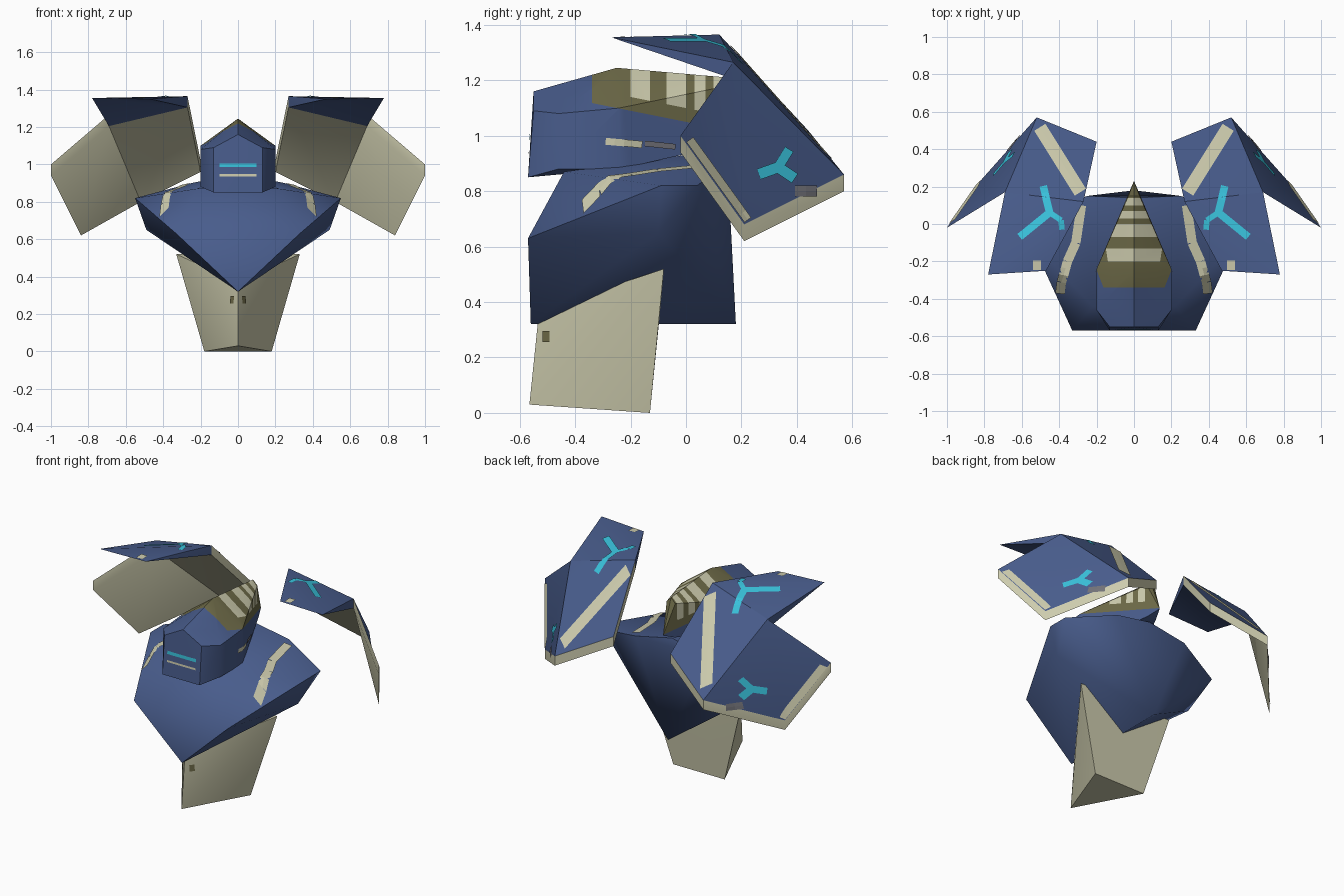
import bpy, bmesh, math
from mathutils import Vector
from mathutils.bvhtree import BVHTree

if "Cube" in bpy.data.objects:
    bpy.data.objects.remove(bpy.data.objects["Cube"], do_unlink=True)


def material(name, rgb):
    m = bpy.data.materials.new(name)
    m.use_nodes = True
    m.diffuse_color = (*rgb, 1)
    m.node_tree.nodes["Principled BSDF"].inputs["Base Color"].default_value = (*rgb, 1)
    return m


PALETTE = [material("armour blue", (.065, .107, .26)),
           material("bone beige", (.61, .60, .42)),
           material("olive", (.155, .145, .065)),
           material("glow cyan", (.04, .53, .70)),
           material("worn grey", (.17, .17, .19))]
BLUE, BEIGE, OLIVE, CYAN, GREY = range(5)


def finish(name, bm, angle=None):
    """Turn a bmesh into an object and return a surface lookup for decals."""
    tree = BVHTree.FromBMesh(bm)
    mesh = bpy.data.meshes.new(name)
    bm.to_mesh(mesh)
    bm.free()
    for m in PALETTE:
        mesh.materials.append(m)
    ob = bpy.data.objects.new(name, mesh)
    bpy.context.collection.objects.link(ob)
    if angle:
        bpy.ops.object.select_all(action='DESELECT')
        ob.select_set(True)
        bpy.context.view_layer.objects.active = ob
        bpy.ops.object.shade_smooth_by_angle(angle=math.radians(angle))
    return tree


def hull(points):
    """Convex solid from points on the +x half, mirrored across x = 0."""
    bm = bmesh.new()
    for x, y, z in points:
        for sx in ({x, -x} if x else {0}):
            bm.verts.new((sx, y, z))
    res = bmesh.ops.convex_hull(bm, input=bm.verts[:])
    loose = [v for v in bm.verts if not v.link_faces]
    bmesh.ops.delete(bm, geom=loose, context='VERTS')
    bmesh.ops.recalc_face_normals(bm, faces=bm.faces[:])
    return bm


CAST = {"top": lambda a, b: (Vector((a, b, 3)), Vector((0, 0, -1))),
        "side": lambda a, b: (Vector((3, a, b)), Vector((-1, 0, 0))),
        "front": lambda a, b: (Vector((a, -3, b)), Vector((0, 1, 0)))}


def ribbon(name, tree, color, plane, path, width, sign=1):
    """Painted stripe projected onto a surface along one axis."""
    bm = bmesh.new()
    pts = [Vector(p) for p in path]
    for p, q in zip(pts, pts[1:]):
        d = (q - p).normalized()
        n = Vector((-d.y, d.x)) * width / 2
        steps = max(2, int((q - p).length / .03))
        last = None
        for i in range(steps + 1):
            c = p.lerp(q, i / steps)
            row = []
            for e in (c + n, c, c - n):
                o, r = CAST[plane](*e)
                o.x *= sign
                r.x *= sign
                hit, nor, _, _ = tree.ray_cast(o, r)
                if hit:
                    if nor.dot(r) > 0:
                        nor = -nor
                    row.append(bm.verts.new(hit + nor * .005))
            if len(row) < 3:
                last = None
                continue
            if last:
                for k in range(2):
                    f = bm.faces.new((last[k], last[k + 1], row[k + 1], row[k]))
                    f.material_index = color
                    f.normal_update()
                    if f.normal.dot(r) > 0:
                        f.normal_flip()
            last = row
    finish(name, bm)


# Torso: wide keeled shell
torso = finish("torso", hull([
    (0, -.56, .32), (0, .18, .32), (.33, -.57, .63), (.49, -.1, .65),
    (.55, -.09, .82), (.55, .04, .82), (.22, -.44, .87), (.25, .15, .9),
    (0, .14, .95)]), 50)

# Waist guard: wedge pointing forward
bm = hull([(0, -.565, .03), (.18, -.13, 0), (.33, -.08, .52),
           (0, -.53, .37), (0, -.09, .4)])
for f in bm.faces:
    f.material_index = BEIGE
waist = finish("waist_guard", bm, 40)

# Head: ridged helmet tapering to the back
bm = hull([
    (.13, -.57, .85), (.13, -.55, 1.09), (0, -.55, 1.16), (0, -.25, 1.245),
    (.2, -.46, .88), (.2, -.46, 1.08), (.2, -.24, .88), (.2, -.24, 1.1),
    (.03, .15, 1.18), (0, .15, 1.21), (0, .23, 1.0), (.03, .16, .97)])
BANDS = [(-.2, -.13), (-.07, 0), (.03, .07), (.1, .14)]
tilt = Vector((0, .2, 1))
LOW, STRIPE = 1.05, 1.10
cuts = [((0, y, 0), (0, 1, 0)) for y in [-.34] + [v for b in BANDS for v in b]]
cuts += [((0, 0, h), tilt) for h in (LOW, STRIPE)]
for co, no in cuts:
    bmesh.ops.bisect_plane(bm, geom=bm.verts[:] + bm.edges[:] + bm.faces[:],
                           plane_co=co, plane_no=no, dist=1e-5)
for f in bm.faces:
    c = f.calc_center_median()
    h = c.dot(tilt)
    if c.y > -.34 and h > LOW:
        banded = h > STRIPE and any(a < c.y < b for a, b in BANDS)
        f.material_index = BEIGE if banded else OLIVE
head = finish("head", bm, 35)

ribbon("eye_slit", head, CYAN, "front", [(-.1, .995), (.1, .995)], .02)
ribbon("mouth_line", head, BEIGE, "front", [(-.1, .942), (.1, .942)], .012)


def shoulder(name, s):
    """Folded shoulder plate: top flap, back shield, thin rim."""
    outer = {"fold_in": (.27, .12, 1.365), "fold_out": (.69, .17, 1.265),
             "side": (1.0, -.02, 1.0), "low": (.84, .21, .68),
             "back": (.52, .57, .86), "inner": (.2, .44, 1.02)}
    bm = bmesh.new()

    def vert(p, drop=0):
        return bm.verts.new((s * p[0], p[1], p[2] - drop))

    o = {k: vert(p) for k, p in outer.items()}
    i = {k: vert(p, .06) for k, p in outer.items()}
    tip, front = vert((.78, -.27, 1.355)), vert((.47, -.25, 1.35))

    def face(color, *vs):
        bm.faces.new(vs).material_index = color

    for layer, color in ((o, BLUE), (i, BEIGE)):
        face(BLUE, layer["fold_in"], front, tip)
        face(BLUE, layer["fold_in"], tip, layer["fold_out"])
        for tri in (("fold_in", "back", "inner"), ("fold_in", "fold_out", "back"),
                    ("fold_out", "low", "back"), ("fold_out", "side", "low")):
            face(color, *[layer[k] for k in tri])
    rim = ["fold_out", "side", "low", "back", "inner", "fold_in"]
    for a, b in zip(rim, rim[1:]):
        face(BEIGE, o[a], o[b], i[b], i[a])
    face(BLUE, o["fold_in"], i["fold_in"], front)
    face(BLUE, o["fold_out"], i["fold_out"], tip)
    bmesh.ops.recalc_face_normals(bm, faces=bm.faces[:])
    return finish(name, bm, 30)


# Paired parts and their painted marks
for side, s in (("left", 1), ("right", -1)):
    plate = shoulder(side + "_shoulder", s)
    marks = [
        ("crease_stripe", plate, BEIGE, "top", [(.52, .54), (.27, .14)], .07),
        ("side_edge_stripe", plate, BEIGE, "top", [(.70, .16), (.97, -.02)], .05),
        ("flap_edge_patch", plate, BEIGE, "top", [(.685, .16), (.7, .07)], .045),
        ("flap_front_patch", plate, BEIGE, "top", [(.455, -.22), (.54, -.22)], .05),
        ("flap_inner_patch", plate, BEIGE, "top", [(.31, .03), (.29, .1)], .05),
        ("flap_glyph", plate, CYAN, "top", [(.485, .2), (.45, .06), (.61, -.07)], .04),
        ("flap_glyph_spur", plate, CYAN, "top", [(.45, .06), (.39, .02), (.385, -.03)], .03),
        ("shield_glyph", plate, CYAN, "side", [(.26, .86), (.33, .885), (.39, .845)], .04),
        ("shield_glyph_spur", plate, CYAN, "side", [(.33, .885), (.37, .95)], .035),
        ("shield_lower_stripe", plate, BEIGE, "side", [(.01, .985), (.22, .695)], .03),
        ("shield_wear", plate, GREY, "side", [(.39, .8), (.47, .8)], .04),
        ("chest_stripe", torso, BEIGE, "top",
         [(.4, -.43), (.385, -.31), (.355, -.2), (.31, -.1), (.28, .1)], .05),
        ("cheek_mark", head, BEIGE, "side", [(-.29, .98), (-.16, .968)], .025),
        ("cheek_wear", head, GREY, "side", [(-.15, .972), (-.04, .96)], .02),
        ("waist_mark", waist, OLIVE, "side", [(-.54, .275), (-.49, .275)], .04),
    ]
    for mark in marks:
        ribbon(side + "_" + mark[0], *mark[1:], sign=s)
